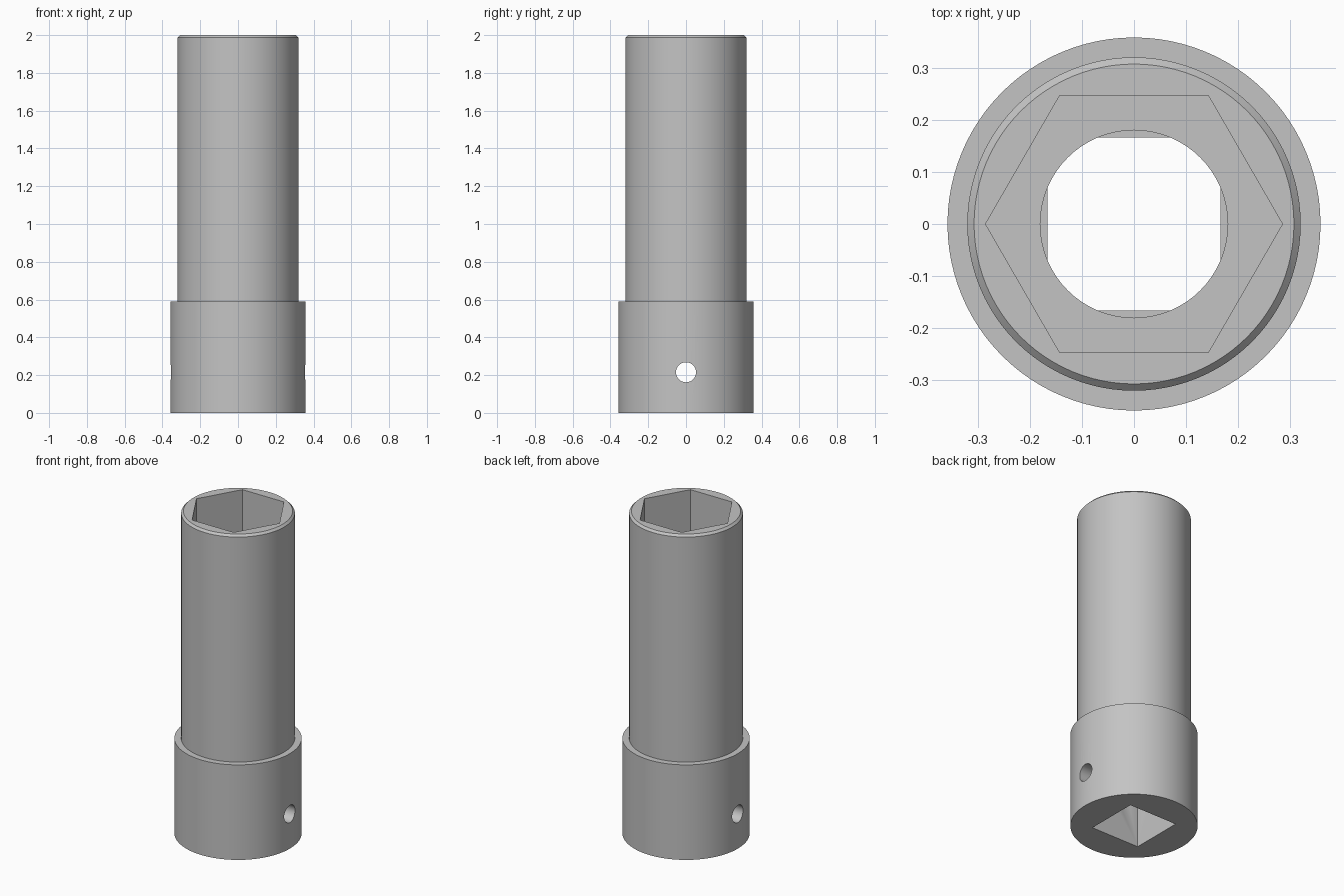
import bpy, math

cube = bpy.data.objects.get("Cube")
if cube:
    bpy.data.objects.remove(cube, do_unlink=True)

steel = bpy.data.materials.new("grey steel")
steel.use_nodes = True
colour = (0.55, 0.55, 0.55, 1)
steel.diffuse_color = colour
steel.node_tree.nodes["Principled BSDF"].inputs["Base Color"].default_value = colour


def prism(name, sides, radius, bottom, top, top_radius=None, turn=0):
    """Upright prism or cone frustum between two heights."""
    bpy.ops.mesh.primitive_cone_add(
        vertices=sides, radius1=radius, radius2=top_radius or radius,
        depth=top - bottom, location=(0, 0, (bottom + top) / 2),
        rotation=(0, 0, turn))
    obj = bpy.context.object
    obj.name = name
    return obj


def combine(target, tool, operation):
    """Apply a boolean to the target and discard the tool."""
    tool.hide_render = True
    mod = target.modifiers.new(tool.name, 'BOOLEAN')
    mod.operation = operation
    mod.solver = 'EXACT'
    mod.object = tool
    bpy.context.view_layer.objects.active = target
    bpy.ops.object.modifier_apply(modifier=mod.name)
    bpy.data.objects.remove(tool, do_unlink=True)


# Turned body: wide drive collar, long barrel, chamfered rim
def turned(name, profile, sides=96):
    verts, faces = [], []
    for r, z in profile:
        for i in range(sides):
            a = math.tau * i / sides
            verts.append((r * math.cos(a), r * math.sin(a), z))
    for k in range(len(profile) - 1):
        for i in range(sides):
            j = (i + 1) % sides
            faces.append((k * sides + i, k * sides + j,
                          (k + 1) * sides + j, (k + 1) * sides + i))
    faces.append(tuple(reversed(range(sides))))
    last = (len(profile) - 1) * sides
    faces.append(tuple(range(last, last + sides)))
    mesh = bpy.data.meshes.new(name)
    mesh.from_pydata(verts, [], faces)
    obj = bpy.data.objects.new(name, mesh)
    bpy.context.collection.objects.link(obj)
    return obj


body = turned("socket_body", [(0.358, 0), (0.358, 0.59), (0.32, 0.59),
                              (0.32, 1.987), (0.307, 2)])

# Square drive, round bore and hexagonal socket
half = 0.166
combine(body, prism("square_drive", 4, half * math.sqrt(2), -0.1, 0.43,
                    turn=math.pi / 4), 'DIFFERENCE')
combine(body, prism("centre_bore", 64, 0.18, 0.4, 0.8), 'DIFFERENCE')
combine(body, prism("hex_socket", 6, 0.285, 0.6, 2.1,
                    turn=math.pi / 2), 'DIFFERENCE')

# Retaining pin hole from side to side
pin = prism("pin_hole", 48, 0.053, -0.5, 0.5)
pin.rotation_euler = (0, math.pi / 2, 0)
pin.location = (0, 0, 0.215)
bpy.context.view_layer.update()
combine(body, pin, 'DIFFERENCE')

# Finish
body.data.materials.clear()
body.data.materials.append(steel)
bpy.ops.object.select_all(action='DESELECT')
body.select_set(True)
bpy.context.view_layer.objects.active = body
bpy.ops.object.shade_smooth_by_angle(angle=math.radians(30))
